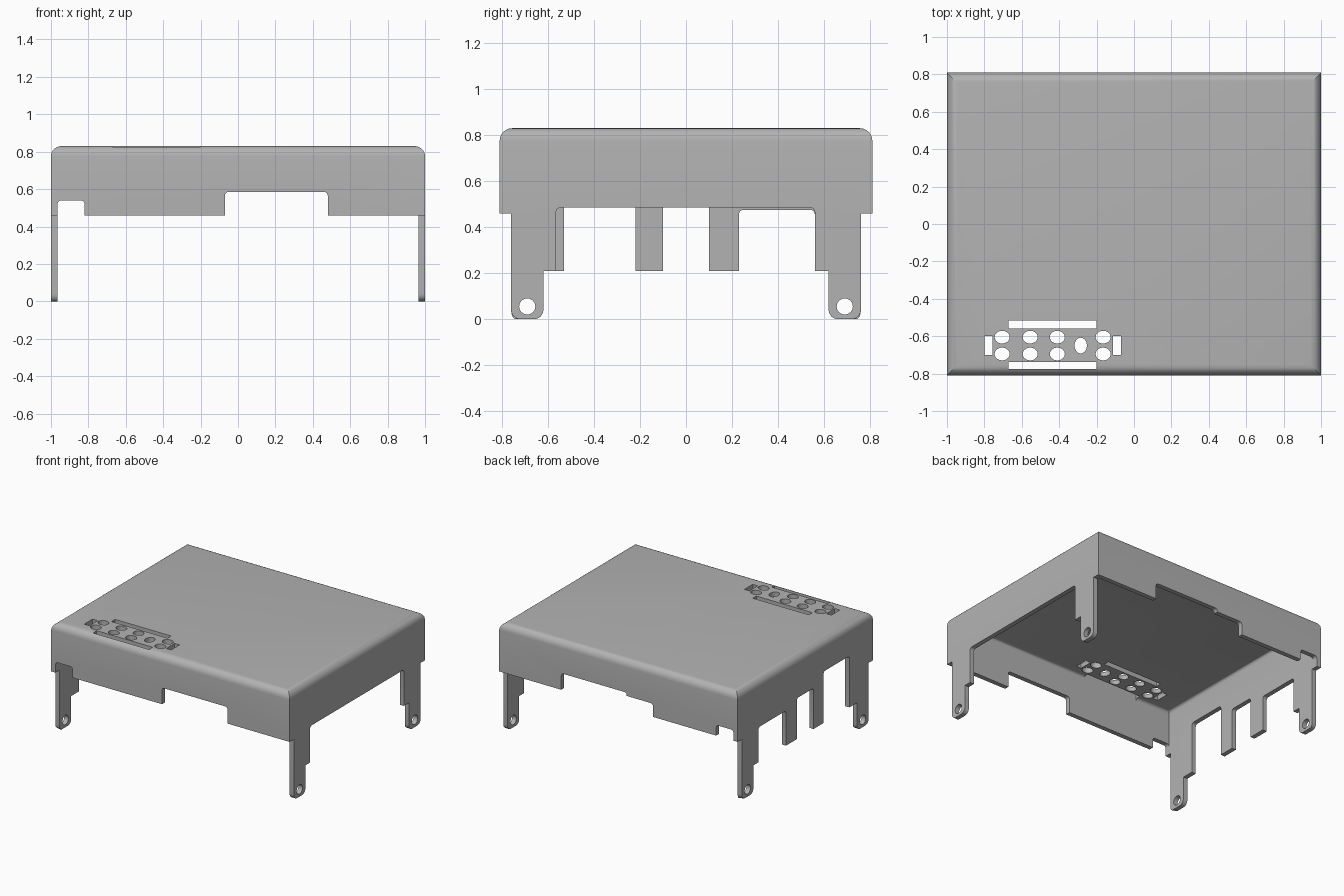
import bpy, bmesh, math
from mathutils import Vector, Matrix

if "Cube" in bpy.data.objects:
    bpy.data.objects.remove(bpy.data.objects["Cube"], do_unlink=True)

grey = bpy.data.materials.new("plain grey")
grey.use_nodes = True
colour = (0.45, 0.45, 0.45, 1)
grey.diffuse_color = colour
grey.node_tree.nodes["Principled BSDF"].inputs["Base Color"].default_value = colour


def finish(name, bm):
    mesh = bpy.data.meshes.new(name)
    bmesh.ops.recalc_face_normals(bm, faces=bm.faces[:])
    bm.to_mesh(mesh)
    bm.free()
    ob = bpy.data.objects.new(name, mesh)
    bpy.context.collection.objects.link(ob)
    mesh.materials.append(grey)
    return ob


def box(name, x, y, z, pick=None, radius=0.02, steps=4):
    """Box from ranges; edges chosen by pick(a, b) are rounded."""
    bm = bmesh.new()
    bmesh.ops.create_cube(bm, size=1)
    for v in bm.verts:
        v.co = Vector([r[0] if c < 0 else r[1] for c, r in zip(v.co, (x, y, z))])
    if pick:
        edges = [e for e in bm.edges if pick(e.verts[0].co, e.verts[1].co)]
        bmesh.ops.bevel(bm, geom=edges, offset=radius, segments=steps,
                        affect='EDGES', profile=0.5)
    return finish(name, bm)


def rod(name, centre, rx, ry, depth, axis='Z'):
    bm = bmesh.new()
    bmesh.ops.create_cone(bm, cap_ends=True, segments=32, radius1=1, radius2=1, depth=depth)
    bmesh.ops.scale(bm, vec=(rx, ry, 1), verts=bm.verts)
    if axis == 'X':
        bmesh.ops.rotate(bm, matrix=Matrix.Rotation(math.pi / 2, 3, 'Y'), verts=bm.verts)
    bmesh.ops.translate(bm, vec=centre, verts=bm.verts)
    return finish(name, bm)


def cut(target, cutter):
    mod = target.modifiers.new("cut", 'BOOLEAN')
    mod.operation, mod.solver, mod.object = 'DIFFERENCE', 'EXACT', cutter
    bpy.context.view_layer.objects.active = target
    bpy.ops.object.modifier_apply(modifier=mod.name)
    bpy.data.objects.remove(cutter, do_unlink=True)


def top_edge(a, b):
    return min(a.z, b.z) > 0.7


def along(i):
    return lambda a, b: abs(a[i] - b[i]) > 0.01


# Hollow cover with rounded top edges
cover = box("cover", (-1, 1), (-0.81, 0.81), (0, 0.83), top_edge, 0.055, 6)
cut(cover, box("cavity", (-0.965, 0.965), (-0.775, 0.775), (-0.1, 0.795), top_edge, 0.02))

# Lower edge of the front and back walls, and the bay between the legs
for s in (-1, 1):
    cut(cover, box("skirt", (-1.1, 1.1), sorted((s * 0.76, s * 0.9)), (-0.2, 0.46)))
    cut(cover, box("corner_notch", (-0.965, -0.82), sorted((s * 0.74, s * 0.9)),
                   (-0.2, 0.54), along(1)))
    cut(cover, box("wall_notch", (-0.07, 0.48), sorted((s * 0.74, s * 0.9)),
                   (-0.2, 0.585), along(1)))
cut(cover, box("back_notch", (-0.29, 0.2), (0.74, 0.9), (-0.2, 0.56), along(1)))
cut(cover, box("bay", (-1.1, 1.1), (-0.62, 0.62), (-0.2, 0.21)))

# Openings in the side walls, leaving two tabs on one side
left, right = (0.9, 1.1), (-1.1, -0.9)
for side, y0, y1, top in ((left, -0.565, 0.56, 0.485), (right, 0.23, 0.56, 0.475),
                          (right, -0.10, 0.10, 0.52), (right, -0.53, -0.22, 0.60)):
    cut(cover, box("side_opening", side, (y0, y1), (-0.2, top), along(0)))

# Rounded feet
bm = bmesh.new()
bm.from_mesh(cover.data)
feet = [e for e in bm.edges if all(v.co.z < 0.001 for v in e.verts)
        and abs(e.verts[0].co.x - e.verts[1].co.x) > 0.01]
bmesh.ops.bevel(bm, geom=feet, offset=0.04, segments=6, affect='EDGES', profile=0.5)
bm.to_mesh(cover.data)
bm.free()

# Screw holes in the feet
for s in (-1, 1):
    cut(cover, rod("screw_hole", (0, s * 0.69, 0.055), 0.035, 0.035, 2.4, 'X'))

# Vent slots and holes in the top
for x, y in (((-0.67, -0.2), (-0.558, -0.515)), ((-0.67, -0.2), (-0.775, -0.738)),
             ((-0.80, -0.757), (-0.70, -0.60)), ((-0.112, -0.07), (-0.70, -0.60))):
    cut(cover, box("vent_slot", x, y, (0.7, 1)))
for x in (-0.705, -0.555, -0.41, -0.165):
    for y in (-0.605, -0.695):
        cut(cover, rod("vent_hole", (x, y, 0.85), 0.04, 0.034, 0.3))
cut(cover, rod("vent_hole", (-0.285, -0.65, 0.85), 0.033, 0.042, 0.3))

# Smooth rounds, crisp corners
bpy.ops.object.select_all(action='DESELECT')
cover.select_set(True)
bpy.context.view_layer.objects.active = cover
bpy.ops.object.shade_smooth_by_angle(angle=math.radians(30))
